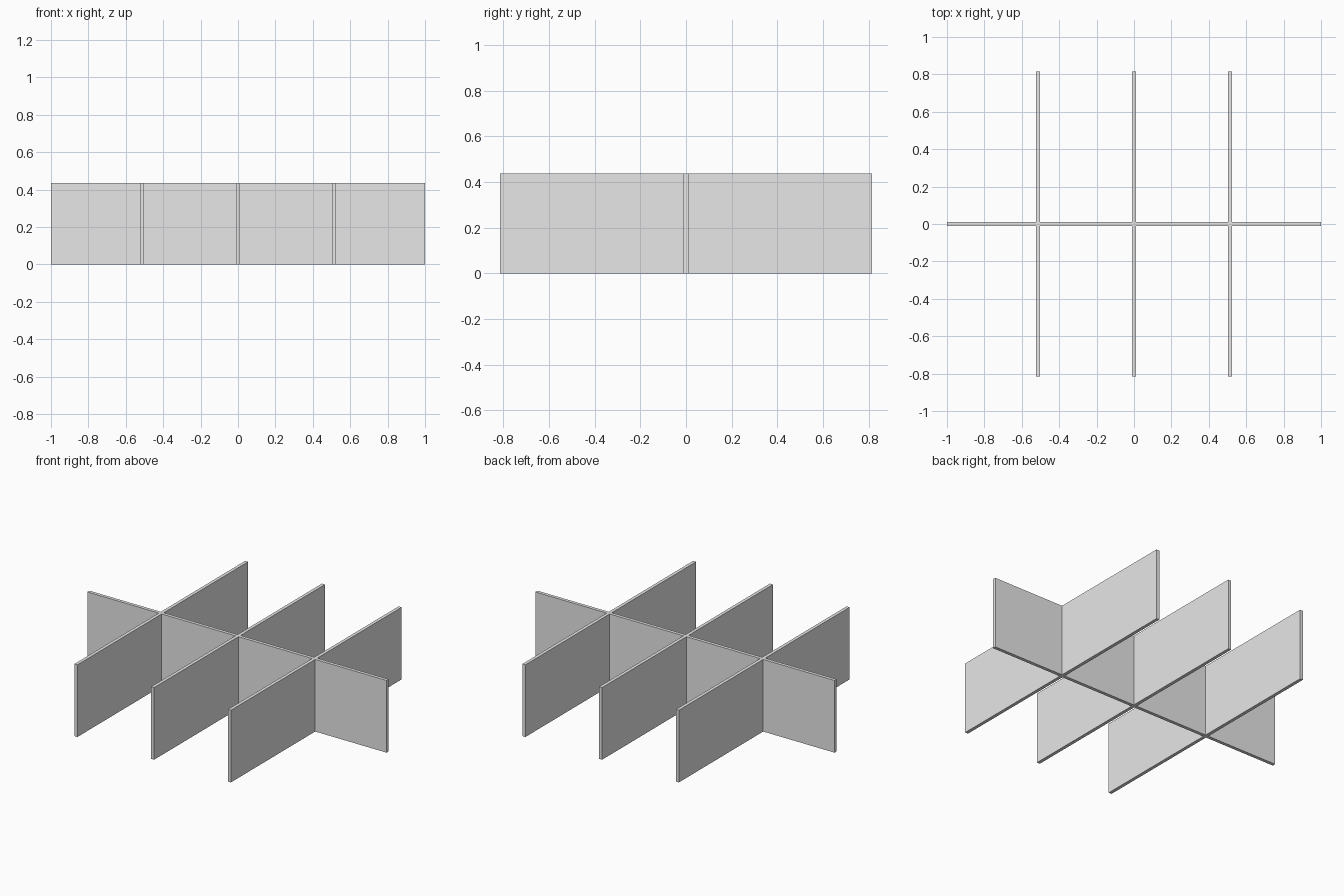
import bpy
import bmesh
from mathutils import Vector

cube = bpy.data.objects.get("Cube")
if cube:
    bpy.data.objects.remove(cube, do_unlink=True)

HEIGHT = 0.436
THICK = 0.02
LONG_HALF = 1.0
CROSS_HALF = 0.815
SPACING = 0.513

grey = bpy.data.materials.new("light grey")
grey.use_nodes = True
colour = (0.8, 0.8, 0.8, 1)
grey.diffuse_color = colour
grey.node_tree.nodes["Principled BSDF"].inputs["Base Color"].default_value = colour


def slotted_panel(name, half, slots, from_top, along_x, offset=0):
    """Upright panel with half-height slots, extruded from its side outline."""
    start, end = (HEIGHT, 0) if from_top else (0, HEIGHT)
    outline = [(-half, end), (-half, start)]
    for s in slots:
        a, b = s - THICK / 2, s + THICK / 2
        outline += [(a, start), (a, HEIGHT / 2), (b, HEIGHT / 2), (b, start)]
    outline += [(half, start), (half, end)]

    def place(u, z):
        if along_x:
            return (u, offset - THICK / 2, z)
        return (offset - THICK / 2, u, z)

    bm = bmesh.new()
    face = bm.faces.new([bm.verts.new(place(u, z)) for u, z in outline])
    result = bmesh.ops.extrude_face_region(bm, geom=[face])
    moved = [g for g in result["geom"] if isinstance(g, bmesh.types.BMVert)]
    step = Vector((0, THICK, 0)) if along_x else Vector((THICK, 0, 0))
    bmesh.ops.translate(bm, verts=moved, vec=step)
    bmesh.ops.recalc_face_normals(bm, faces=bm.faces)
    mesh = bpy.data.meshes.new(name)
    bm.to_mesh(mesh)
    bm.free()
    mesh.materials.append(grey)
    obj = bpy.data.objects.new(name, mesh)
    bpy.context.collection.objects.link(obj)


# Long divider, slotted from above
slotted_panel("long_divider", LONG_HALF, (-SPACING, 0, SPACING), True, True)

# Three cross dividers, slotted from below, interlocking with it
for side, label in ((-1, "right"), (0, "middle"), (1, "left")):
    slotted_panel(label + "_cross_divider", CROSS_HALF, (0,), False, False, side * SPACING)
